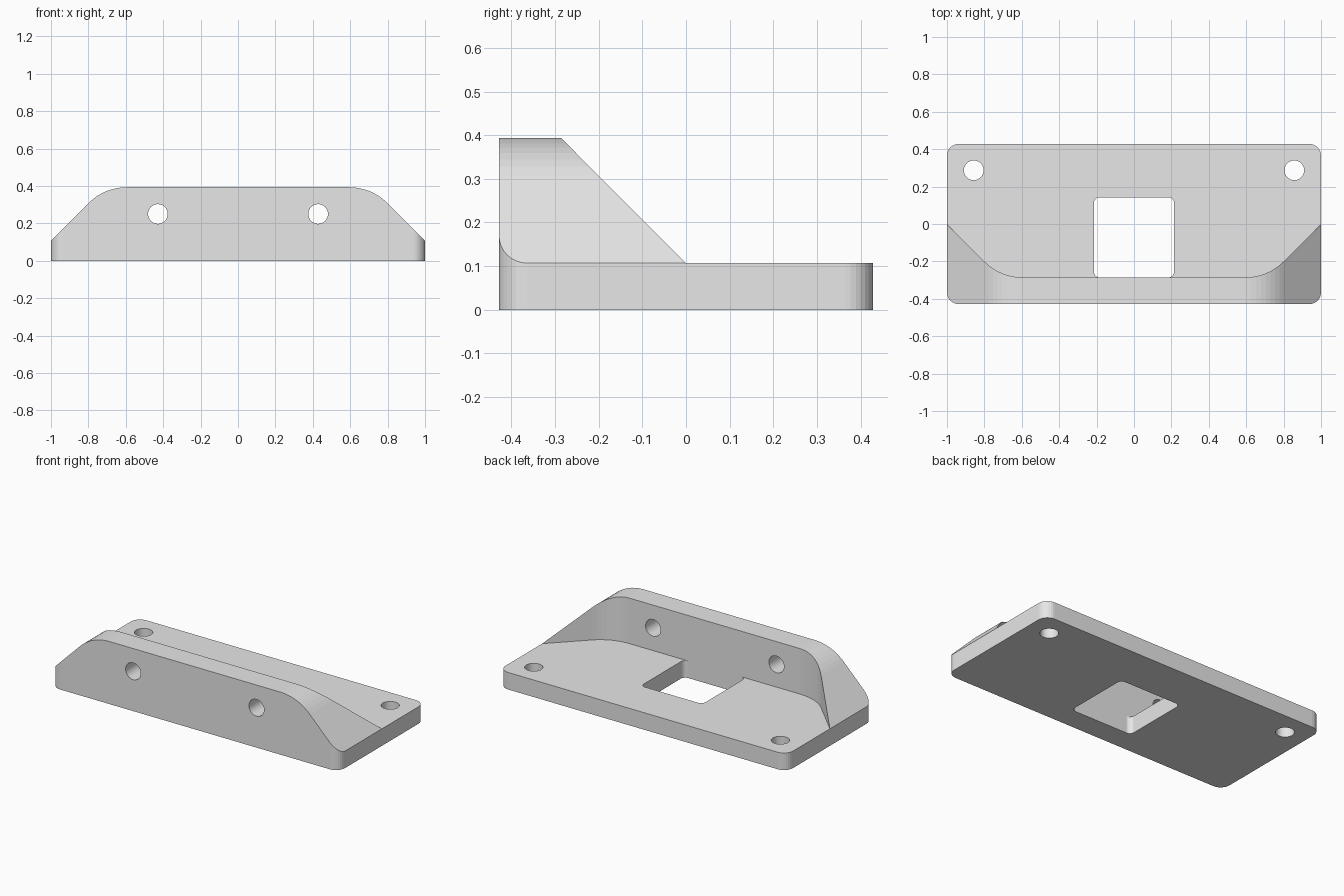
import bpy, bmesh, math
from mathutils import Vector

cube = bpy.data.objects.get("Cube")
if cube:
    bpy.data.objects.remove(cube, do_unlink=True)

# Main dimensions
HALF_W, HALF_D = 1.0, 0.4286
PLATE, HEIGHT = 0.107, 0.393
WALL_Y = -0.2857
BEND = 0.286
FAR = 1.2

grey = bpy.data.materials.new("light grey")
grey.use_nodes = True
grey.diffuse_color = (0.8, 0.8, 0.8, 1)
grey.node_tree.nodes["Principled BSDF"].inputs["Base Color"].default_value = (0.8, 0.8, 0.8, 1)


def fillet(corners, steps=8):
    """Turn (u, v, radius) corners into an outline with rounded corners."""
    outline = []
    for i, (u, v, r) in enumerate(corners):
        p = Vector((u, v))
        if r == 0:
            outline.append(p)
            continue
        a = (Vector(corners[i - 1][:2]) - p).normalized()
        b = (Vector(corners[(i + 1) % len(corners)][:2]) - p).normalized()
        half = a.angle(b) / 2
        centre = p + (a + b).normalized() * r / math.sin(half)
        start = p + a * r / math.tan(half) - centre
        end = p + b * r / math.tan(half) - centre
        turn = math.atan2(start.x * end.y - start.y * end.x, start.dot(end))
        for k in range(steps + 1):
            t = turn * k / steps
            c, s = math.cos(t), math.sin(t)
            outline.append(centre + Vector((start.x * c - start.y * s,
                                            start.x * s + start.y * c)))
    return outline


def circle(u, v, r, n=48):
    return [Vector((u + r * math.cos(math.tau * k / n),
                    v + r * math.sin(math.tau * k / n))) for k in range(n)]


def rectangle(u0, u1, v0, v1, r):
    return fillet([(u0, v0, r), (u1, v0, r), (u1, v1, r), (u0, v1, r)])


def prism(name, outline, low, high, along="z"):
    """Extrude an outline along z, or along y for a front profile."""
    bm = bmesh.new()
    place = (lambda p, d: (p.x, p.y, d)) if along == "z" else (lambda p, d: (p.x, d, p.y))
    face = bm.faces.new([bm.verts.new(place(p, low)) for p in outline])
    new = bmesh.ops.extrude_face_region(bm, geom=[face])["geom"]
    shift = Vector(place(Vector((0, 0)), high - low))
    bmesh.ops.translate(bm, verts=[g for g in new if isinstance(g, bmesh.types.BMVert)], vec=shift)
    bmesh.ops.recalc_face_normals(bm, faces=bm.faces)
    mesh = bpy.data.meshes.new(name)
    bm.to_mesh(mesh)
    bm.free()
    mesh.materials.append(grey)
    obj = bpy.data.objects.new(name, mesh)
    bpy.context.collection.objects.link(obj)
    return obj


def cut(target, cutter):
    """Subtract the cutter for good and throw it away."""
    mod = target.modifiers.new("cut", "BOOLEAN")
    mod.operation, mod.solver, mod.object = "DIFFERENCE", "EXACT", cutter
    graph = bpy.context.evaluated_depsgraph_get()
    mesh = bpy.data.meshes.new_from_object(target.evaluated_get(graph))
    target.modifiers.clear()
    target.data = mesh
    bpy.data.objects.remove(cutter, do_unlink=True)


# Solid block with rounded upright corners
bracket = prism("mounting_bracket", rectangle(-HALF_W, HALF_W, -HALF_D, HALF_D, 0.064), 0, HEIGHT)

# Sloping shoulders at both ends of the wall
slope = HEIGHT - PLATE
top_x = HALF_W - slope
shoulders = fillet([(-FAR, PLATE, 0), (-HALF_W, PLATE, 0), (-top_x, HEIGHT, BEND),
                    (top_x, HEIGHT, BEND), (HALF_W, PLATE, 0), (FAR, PLATE, 0),
                    (FAR, FAR, 0), (-FAR, FAR, 0)])
cut(bracket, prism("shoulder_cutter", shoulders, -FAR, FAR, "y"))

# Space behind the wall, leaving the base plate
inner_x = HALF_W + WALL_Y
behind = fillet([(-FAR, FAR - HALF_W, 0), (-inner_x, WALL_Y, BEND), (inner_x, WALL_Y, BEND),
                 (FAR, FAR - HALF_W, 0), (FAR, FAR, 0), (-FAR, FAR, 0)])
cut(bracket, prism("recess_cutter", behind, PLATE, FAR))

# Square window through the plate, flush with the wall
cut(bracket, prism("window_cutter", rectangle(-0.2143, 0.2143, WALL_Y, 0.1429, 0.03), -0.1, 0.2))

# Screw holes through the plate and the wall
for side in (-1, 1):
    cut(bracket, prism("plate_hole_cutter", circle(side * 0.857, 0.287, 0.0525), -0.1, 0.2))
    cut(bracket, prism("wall_hole_cutter", circle(side * 0.4286, 0.25, 0.0525), -0.6, -0.2, "y"))
